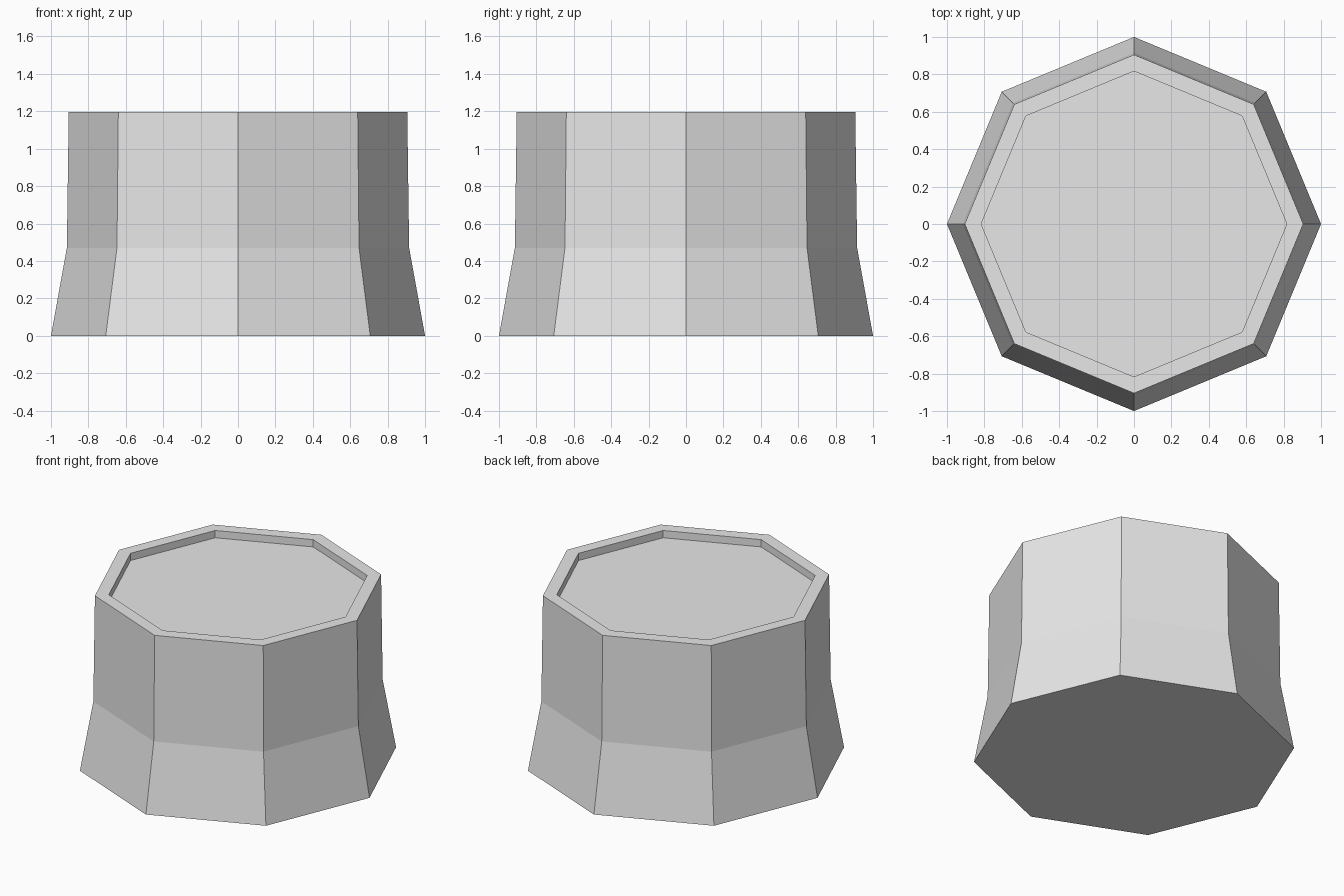
import bpy
import bmesh
from math import cos, sin, tau

cube = bpy.data.objects.get("Cube")
if cube:
    bpy.data.objects.remove(cube, do_unlink=True)

SIDES = 8

# Single plain grey
grey = bpy.data.materials.new("light_grey")
grey.use_nodes = True
colour = (0.8, 0.8, 0.8, 1)
grey.diffuse_color = colour
grey.node_tree.nodes["Principled BSDF"].inputs["Base Color"].default_value = colour


def lathe(name, profile, material):
    """Stack eight-sided rings from (radius, height) pairs and cap both ends."""
    bm = bmesh.new()
    rings = [[bm.verts.new((r * cos(tau * i / SIDES), r * sin(tau * i / SIDES), z))
              for i in range(SIDES)] for r, z in profile]
    for low, high in zip(rings, rings[1:]):
        for i in range(SIDES):
            j = (i + 1) % SIDES
            bm.faces.new((low[i], low[j], high[j], high[i]))
    bm.faces.new(rings[0][::-1])
    bm.faces.new(rings[-1])
    mesh = bpy.data.meshes.new(name)
    bm.to_mesh(mesh)
    bm.free()
    mesh.materials.append(material)
    obj = bpy.data.objects.new(name, mesh)
    bpy.context.collection.objects.link(obj)
    return obj


# Flared foot, near-straight wall, flat rim, shallow recessed top
lathe("octagonal_base", [
    (1.0, 0.0),
    (0.915, 0.47),
    (0.905, 1.195),
    (0.817, 1.195),
    (0.817, 1.145),
], grey)
